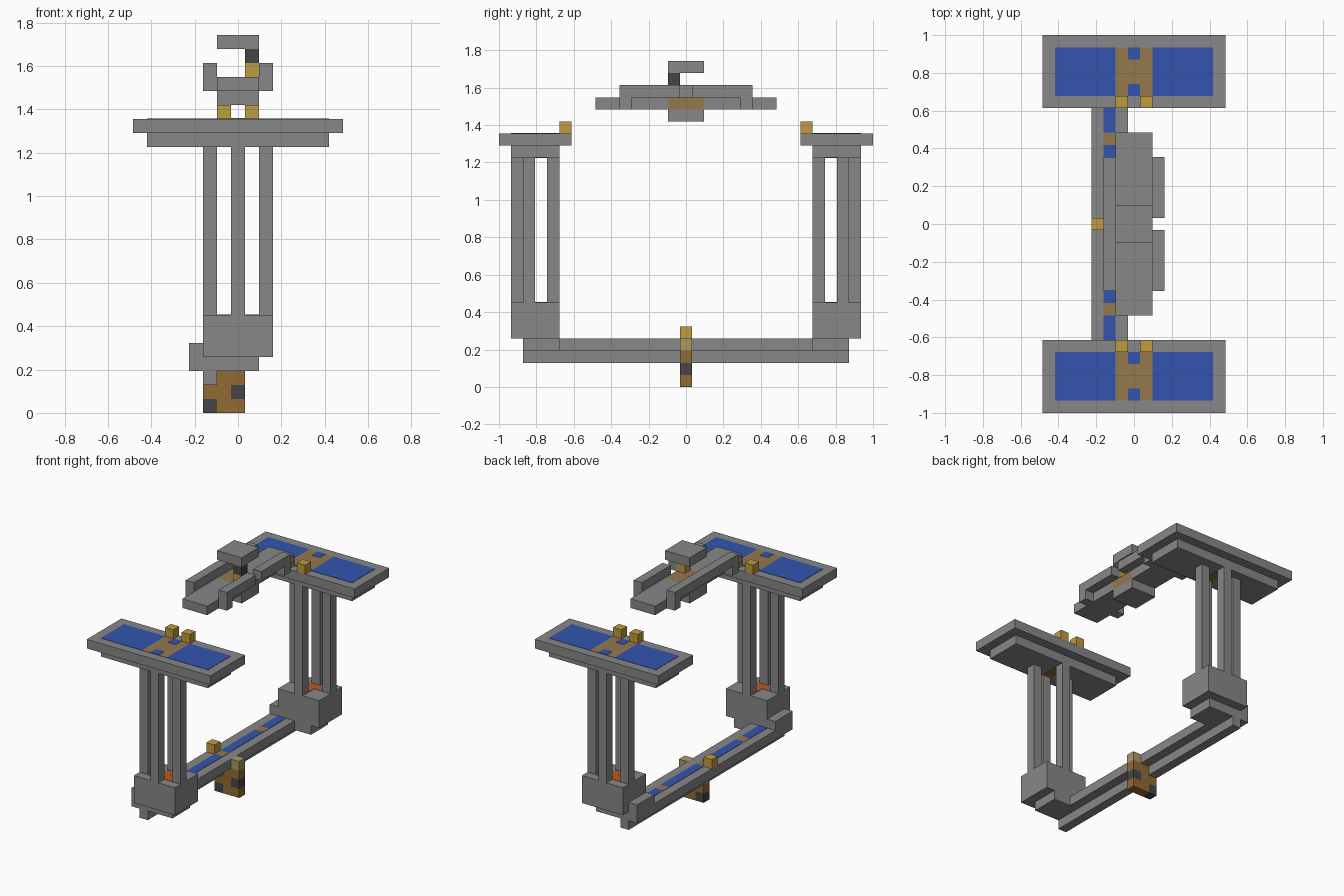
import bpy

U = 2 / 31          # side of one grid block
PLATE = 0.004       # thickness of painted plates

cube = bpy.data.objects.get("Cube")
if cube:
    bpy.data.objects.remove(cube)


def material(name, srgb):
    m = bpy.data.materials.new(name)
    col = [c / 12.92 if c < 0.04 else ((c + 0.055) / 1.055) ** 2.4 for c in srgb] + [1]
    m.use_nodes = True
    m.diffuse_color = col
    m.node_tree.nodes["Principled BSDF"].inputs["Base Color"].default_value = col
    return m


GREY = material("grey", (0.53, 0.53, 0.53))
DARK = material("dark_grey", (0.27, 0.27, 0.27))
BLUE = material("blue", (0.20, 0.33, 0.68))
TAN = material("tan", (0.58, 0.47, 0.31))
BROWN = material("brown", (0.57, 0.42, 0.20))
GOLD = material("gold", (0.75, 0.61, 0.25))
PALE = material("pale_gold", (0.67, 0.60, 0.40))
ORANGE = material("orange", (0.72, 0.35, 0.15))


def solid(name, lo, hi, mat):
    """Box between two corners."""
    bpy.ops.mesh.primitive_cube_add(size=1, location=[(a + b) / 2 for a, b in zip(lo, hi)])
    ob = bpy.context.object
    ob.name = name
    for v in ob.data.vertices:
        for n in range(3):
            v.co[n] *= hi[n] - lo[n]
    ob.data.materials.append(mat)


def block(name, x, y, z, mat=GREY):
    """Box filling inclusive ranges of grid blocks; z counts up from the floor."""
    solid(name, ((x[0] - .5) * U, (y[0] - .5) * U, z[0] * U),
          ((x[1] + .5) * U, (y[1] + .5) * U, (z[1] + 1) * U), mat)


def paint(name, x, y, level, mat, lift=0.0):
    """Thin plate centred on a grid level."""
    z = level * U + lift
    solid(name, ((x[0] - .5) * U, (y[0] - .5) * U, z - PLATE / 2),
          ((x[1] + .5) * U, (y[1] + .5) * U, z + PLATE / 2), mat)


def side(s, a, b):
    """Range mirrored front to back."""
    return (a, b) if s > 0 else (-b, -a)


for s, tag in ((-1, "front"), (1, "back")):
    # Table top, its underplate and the painted panels
    block(tag + "_table", (-7, 7), side(s, 10, 15), (20, 20))
    block(tag + "_underplate", (-6, 6), side(s, 11, 14), (19, 19))
    paint(tag + "_tan_panel", (-1, 1), side(s, 11, 14), 21, TAN)
    for x in ((-6, -2), (2, 6)):
        paint(tag + "_blue_panel", x, side(s, 11, 14), 21, BLUE)
    for y in (11, 14):
        paint(tag + "_blue_spot", (0, 0), side(s, y, y), 21, BLUE, 0.002)
    paint(tag + "_under_patch", (0, 0), side(s, 12, 13), 19, BROWN)
    for x in (-1, 1):
        block(tag + "_gold_knob", (x, x), side(s, 10, 10), (21, 21), GOLD)

    # Columns, pedestal and foot
    for x, y in ((-2, 13), (2, 13), (0, 11), (0, 14)):
        block(tag + "_column", (x, x), side(s, y, y), (7, 18))
    block(tag + "_pedestal", (-2, 2), side(s, 11, 14), (4, 6))
    paint(tag + "_glow", (-1, 1), side(s, 13, 13), 7, ORANGE)
    paint(tag + "_glow", (0, 0), side(s, 12, 12), 7, ORANGE)
    block(tag + "_foot", (-2, 1), side(s, 11, 13), (3, 3))
    block(tag + "_foot_end", (-3, -3), side(s, 11, 13), (3, 4))

    # Painted strip along the lower beam
    paint(tag + "_strip_long", (-2, -2), side(s, 1, 6), 4, BLUE)
    paint(tag + "_strip_gap", (-2, -2), side(s, 7, 7), 4, TAN)
    paint(tag + "_strip_short", (-2, -2), side(s, 8, 10), 4, BLUE)

    # Upper assembly: outer slab, split right-hand rail, rail legs
    block(tag + "_upper_slab", (-1, 1), side(s, 2, 7), (23, 23))
    block(tag + "_split_rail", (2, 2), side(s, 1, 5), (24, 24))
    for x in (-2, 2):
        block(tag + "_rail_leg", (x, x), side(s, 5, 5), (23, 23))

# Lower beam and its keel
block("beam", (-3, -1), (-10, 10), (3, 3))
block("keel", (-2, -2), (-13, 13), (2, 2))
paint("strip_centre", (-2, -2), (0, 0), 4, TAN)
block("beam_knob", (-3, -3), (0, 0), (4, 4), GOLD)

# Hanging block under the beam
block("hanger_top", (-1, 0), (0, 0), (2, 2), BROWN)
block("hanger_middle", (-2, -1), (0, 0), (1, 1), BROWN)
block("hanger_bottom", (-1, 0), (0, 0), (0, 0), BROWN)
block("hanger_dark_side", (0, 0), (0, 0), (1, 1), DARK)
block("hanger_dark_corner", (-2, -2), (0, 0), (0, 0), DARK)
block("hanger_knob", (0, 0), (0, 0), (3, 3), PALE)

# Centre of the upper assembly
block("upper_base", (-1, 1), (-1, 1), (22, 22))
block("upper_core", (-1, 1), (-1, 1), (23, 23), TAN)
block("long_rail", (-2, -2), (-5, 5), (24, 24))
block("post_gold", (1, 1), (-1, -1), (24, 24), GOLD)
block("post_dark", (1, 1), (-1, -1), (25, 25), DARK)
block("cap", (-1, 1), (-1, 1), (26, 26))
